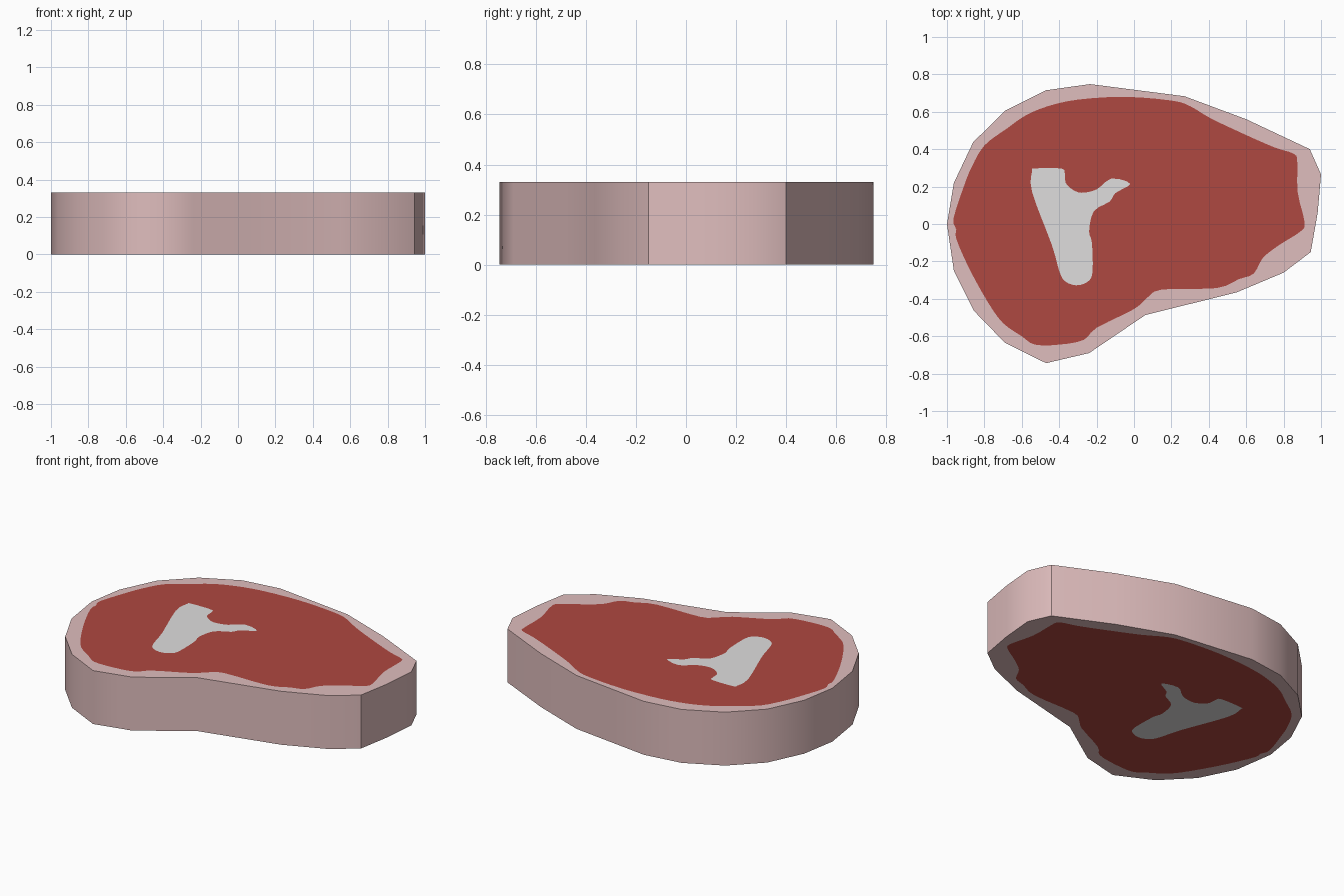
import bpy, bmesh, math
from mathutils import Vector

if "Cube" in bpy.data.objects:
    bpy.data.objects.remove(bpy.data.objects["Cube"])

HEIGHT = 0.33


def material(name, color):
    m = bpy.data.materials.new(name)
    m.diffuse_color = (*color, 1)
    m.use_nodes = True
    m.node_tree.nodes["Principled BSDF"].inputs["Base Color"].default_value = m.diffuse_color
    return m


def smooth_loop(pts, steps=3):
    """Closed Catmull-Rom curve through the points."""
    p = [Vector(q) for q in pts]
    n, out = len(p), []
    for i in range(n):
        a, b, c, d = p[i - 1], p[i], p[(i + 1) % n], p[(i + 2) % n]
        for s in range(steps):
            t = s / steps
            out.append(0.5 * (2 * b + (c - a) * t + (2 * a - 5 * b + 4 * c - d) * t ** 2
                              + (3 * b - a - 3 * c + d) * t ** 3))
    return out


# Outer edge of the slice
rind = [(-1, 0), (-.963, .22), (-.86, .437), (-.69, .605), (-.47, .715), (-.235, .748),
        (.27, .683), (.6, .56), (.94, .4), (1, .265), (.982, .06), (.945, -.15),
        (.8, -.26), (.55, -.365), (.06, -.487), (-.24, -.69), (-.47, -.744),
        (-.69, -.635), (-.855, -.465), (-.963, -.25)]

# Edge between fat and lean meat
meat = smooth_loop([
    (-.965, .03), (-.91, .2), (-.87, .3), (-.8, .42), (-.68, .51), (-.58, .58), (-.46, .63),
    (-.3, .665), (-.05, .68), (.2, .66), (.3, .63), (.41, .565), (.59, .48), (.75, .41),
    (.855, .375), (.873, .33), (.875, .17), (.912, .01), (.89, -.04), (.78, -.11),
    (.69, -.18), (.64, -.265), (.56, -.295), (.44, -.343), (.15, -.35), (.07, -.395),
    (0, -.455), (-.2, -.555), (-.27, -.62), (-.4, -.645), (-.53, -.645), (-.6, -.6),
    (-.7, -.53), (-.78, -.42), (-.88, -.24), (-.95, -.08), (-.95, -.03)])

# Cut bone in the middle
bone = smooth_loop([
    (-.545, .28), (-.53, .297), (-.39, .297), (-.37, .27), (-.365, .22), (-.33, .185),
    (-.28, .167), (-.2, .185), (-.12, .243), (-.02, .215), (-.1, .165), (-.13, .12),
    (-.215, .068), (-.24, -.04), (-.225, -.1), (-.222, -.26), (-.25, -.31), (-.31, -.328),
    (-.37, -.305), (-.4, -.25), (-.44, -.11), (-.545, .17)])

bm = bmesh.new()


def add_loop(pts, z):
    verts = [bm.verts.new((p[0], p[1], z)) for p in pts]
    edges = [bm.edges.new((verts[i - 1], verts[i])) for i in range(len(verts))]
    return verts, edges


def fill(edges, z_dir, index):
    res = bmesh.ops.triangle_fill(bm, edges=edges, use_beauty=True)
    for f in res["geom"]:
        if isinstance(f, bmesh.types.BMFace):
            f.normal_update()
            if f.normal.z * z_dir < 0:
                f.normal_flip()
            f.material_index = index


# Flat cut faces: fat ring, meat area and bone, on the top and underside
rims = []
for z, direction in ((0, -1), (HEIGHT, 1)):
    rim, rind_edges = add_loop(rind, z)
    meat_edges = add_loop(meat, z)[1]
    bone_edges = add_loop(bone, z)[1]
    fill(rind_edges + meat_edges, direction, 0)
    fill(meat_edges + bone_edges, direction, 1)
    fill(bone_edges, direction, 2)
    rims.append(rim)

# Fat wall around the side (outline runs clockwise)
low, high = rims
for i in range(len(low)):
    bm.faces.new((low[i], low[i - 1], high[i - 1], high[i]))

mesh = bpy.data.meshes.new("steak")
bm.to_mesh(mesh)
bm.free()
steak = bpy.data.objects.new("steak", mesh)
bpy.context.collection.objects.link(steak)
for m in (material("pale_fat", (.74, .51, .51)),
          material("red_meat", (.43, .065, .052)),
          material("bone_grey", (.74, .73, .725))):
    mesh.materials.append(m)

bpy.context.view_layer.objects.active = steak
steak.select_set(True)
bpy.ops.object.shade_smooth_by_angle(angle=math.radians(40))
